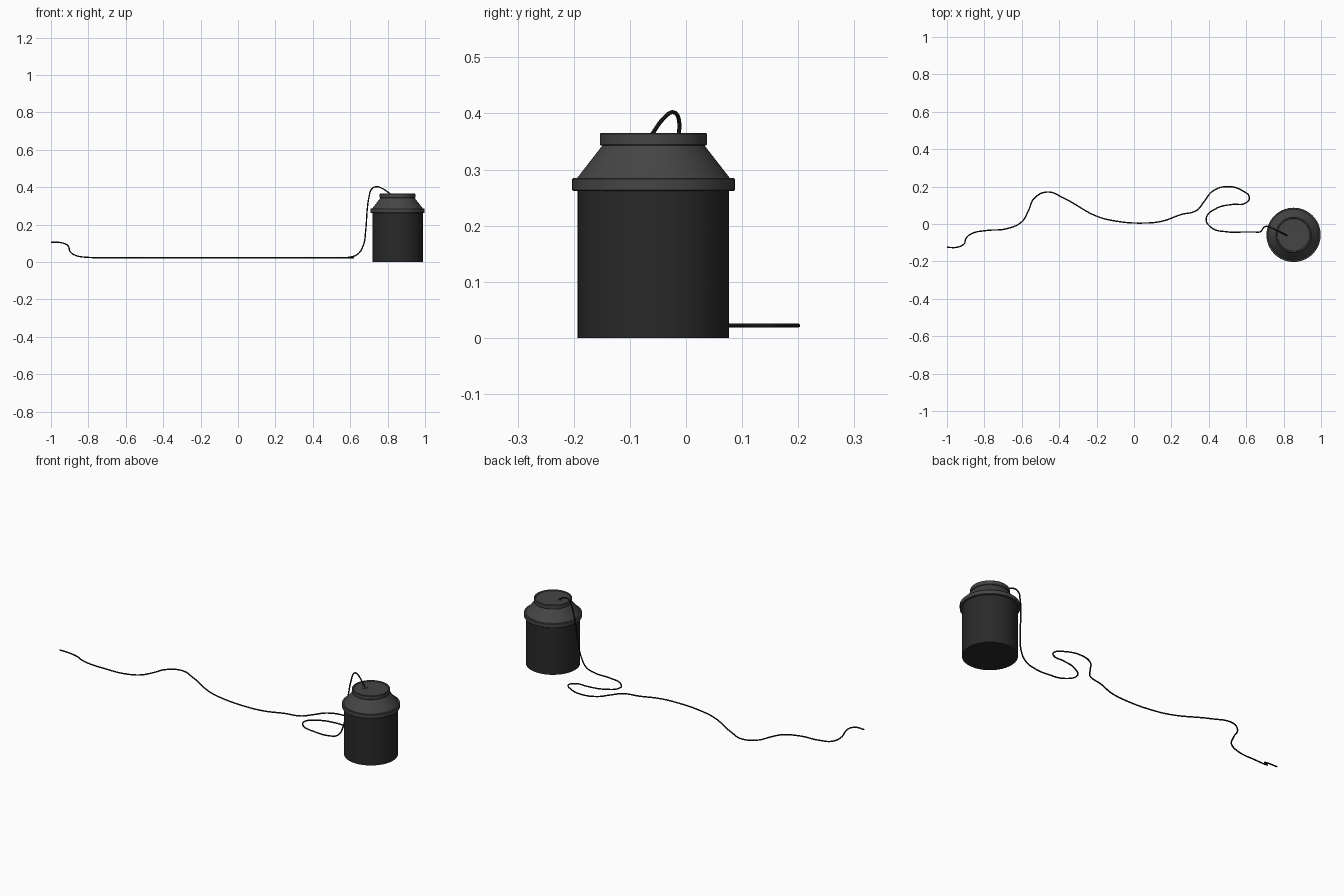
import bpy, math

if "Cube" in bpy.data.objects:
    bpy.data.objects.remove(bpy.data.objects["Cube"])

CX, CY = 0.853, -0.058


def material(name, v):
    m = bpy.data.materials.new(name)
    m.diffuse_color = (v, v, v, 1)
    m.use_nodes = True
    m.node_tree.nodes["Principled BSDF"].inputs["Base Color"].default_value = m.diffuse_color
    return m


dark = material("dark_shell", 0.022)
grey = material("grey_lid", 0.06)
black = material("black_cable", 0.008)


def lathe(name, profile, mat, x=CX, y=CY, n=64):
    """Revolve an (r, z) profile; r = 0 ends close at a pole."""
    verts, faces, rings = [], [], []
    for r, z in profile:
        count = 1 if r == 0 else n
        rings.append(range(len(verts), len(verts) + count))
        for i in range(count):
            a = 2 * math.pi * i / n
            verts.append((x + r * math.cos(a), y + r * math.sin(a), z))
    for lo, hi in zip(rings, rings[1:]):
        for i in range(n):
            j = (i + 1) % n
            if len(lo) == 1:
                faces.append((lo[0], hi[j], hi[i]))
            elif len(hi) == 1:
                faces.append((lo[i], lo[j], hi[0]))
            else:
                faces.append((lo[i], lo[j], hi[j], hi[i]))
    me = bpy.data.meshes.new(name)
    me.from_pydata(verts, [], faces)
    ob = bpy.data.objects.new(name, me)
    bpy.context.collection.objects.link(ob)
    me.materials.append(mat)
    bpy.context.view_layer.objects.active = ob
    ob.select_set(True)
    bpy.ops.object.shade_smooth_by_angle(angle=math.radians(30))
    ob.select_set(False)
    return ob


# Canister body
lathe("body", [(0, 0), (0.135, 0), (0.135, 0.263), (0, 0.263)], dark)

# Collar, sloped shoulder and rimmed lid
lathe("shoulder", [(0, 0.262), (0.143, 0.262), (0.145, 0.264), (0.145, 0.283),
                   (0.143, 0.285), (0.136, 0.285), (0.091, 0.343), (0, 0.343)], grey)
lathe("lid", [(0, 0.343), (0.094, 0.343), (0.0955, 0.345), (0.0955, 0.363),
              (0.094, 0.365), (0.088, 0.365), (0.086, 0.361), (0, 0.361)], grey)

# Cable grommet on the lid
lathe("grommet", [(0, 0.360), (0.015, 0.360), (0.015, 0.363), (0, 0.363)], grey,
      CX - 0.035, CY - 0.004, 24)

# Cable: raised free end, ground run, loop, then up and over into the lid
F = 0.022
start = [(-1, -.125, .105), (-.945, -.124, .103), (-.91, -.108, .088),
         (-.897, -.075, .055), (-.865, -.05, .034), (-.79, -.035, .024)]
ground = [(-.68, -.025), (-.6, .012), (-.565, .07), (-.535, .135), (-.465, .171),
          (-.37, .135), (-.2, .042), (-.1, .016), (.05, .005), (.15, .015),
          (.25, .05), (.335, .073), (.375, .12), (.42, .175), (.5, .2),
          (.58, .178), (.617, .14), (.59, .109), (.53, .105), (.44, .083),
          (.386, .03), (.415, -.02), (.5, -.042)]
rise = [(.585, -.043, .024), (.64, -.043, .042), (.67, -.043, .09),
        (.683, -.034, .17), (.691, -.022, .28), (.701, -.014, .35),
        (.715, -.013, .39), (.738, -.022, .402), (.775, -.04, .391),
        (.818, -.062, .361)]
path = start + [(x, y, F) for x, y in ground] + rise

cu = bpy.data.curves.new("cable", "CURVE")
cu.dimensions = "3D"
cu.bevel_depth = 0.0036
cu.bevel_resolution = 3
cu.resolution_u = 10
cu.use_fill_caps = True
sp = cu.splines.new("BEZIER")
sp.bezier_points.add(len(path) - 1)
for bp, co in zip(sp.bezier_points, path):
    bp.co = co
    bp.handle_left_type = bp.handle_right_type = "AUTO"
cu.materials.append(black)
bpy.context.collection.objects.link(bpy.data.objects.new("cable", cu))
